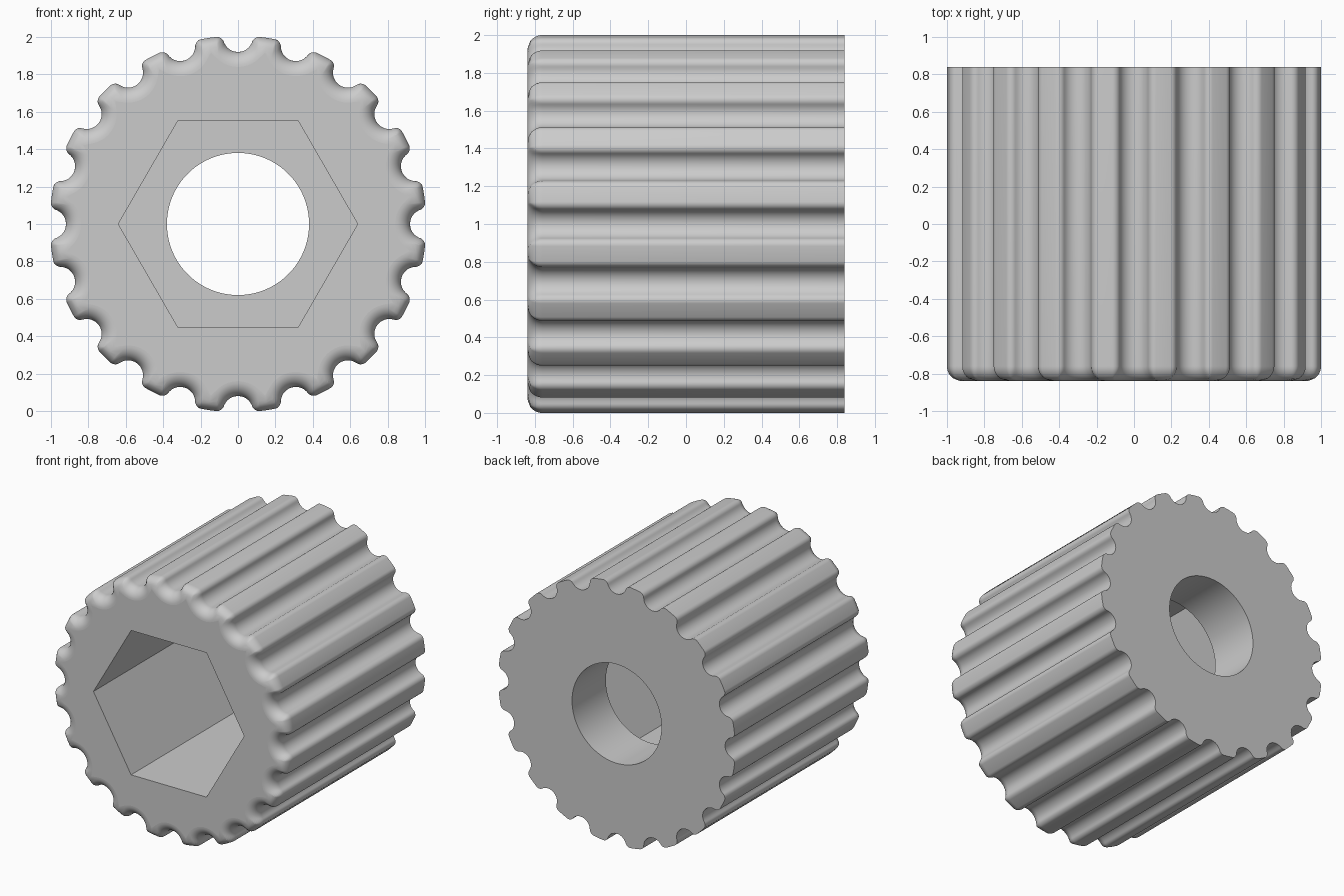
import bpy, bmesh
from math import pi, sin, cos, tau, atan2, acos, sqrt, radians

cube = bpy.data.objects.get("Cube")
if cube:
    bpy.data.objects.remove(cube)

TEETH = 20
OUTER, CENTRE = 1.007, 1.0      # tooth tip radius, groove centre radius
GROOVE, ROUND = 0.08, 0.04      # groove radius, tooth corner radius
RIM = 0.08                      # front edge rounding
FRONT, FLOOR, BACK = -0.84, 0.43, 0.84
HEX, BORE = 0.64, 0.38


def corner(d):
    """Corner rounding of one tooth when the outline is inset by d."""
    g = max(ROUND - d, 0.004)
    p, reach = OUTER - d - g, GROOVE + d + g
    phi = acos((CENTRE ** 2 + p ** 2 - reach ** 2) / (2 * CENTRE * p))
    return g, p, phi


def radius(t, d):
    """Radius of the inset outline at angle t from the middle of a groove."""
    g, p, phi = corner(d)
    if t >= phi:
        return OUTER - d
    s = GROOVE + d
    k = s / (s + g)
    joint = atan2(p * sin(phi) * k, CENTRE + (p * cos(phi) - CENTRE) * k)
    if t > joint:
        return p * cos(phi - t) + sqrt(max(g * g - (p * sin(phi - t)) ** 2, 0))
    return CENTRE * cos(t) - sqrt(max(s * s - (CENTRE * sin(t)) ** 2, 0))


# Angles sampling half a tooth: groove arc, corner arc, tooth tip
_, p, phi = corner(0)
cx, cy = p * cos(phi), p * sin(phi)
beta = atan2(cy, CENTRE - cx)
half = []
for i in range(10):
    b = beta * i / 9
    half.append(atan2(GROOVE * sin(b), CENTRE - GROOVE * cos(b)))
for i in range(1, 9):
    a = -beta + (phi + beta) * i / 8
    half.append(atan2(cy + ROUND * sin(a), cx + ROUND * cos(a)))
half.append(pi / TEETH)
tooth = [-t for t in reversed(half[1:-1])] + half

bm = bmesh.new()


def ring(polar, y):
    verts = [bm.verts.new((r * cos(a), y, 1 + r * sin(a))) for a, r in polar]
    for i, v in enumerate(verts):
        bm.edges.new((verts[i - 1], v))
    return verts


def outline(d, y):
    return ring([(tau * k / TEETH + t, radius(abs(t), d))
                 for k in range(TEETH) for t in tooth], y)


def polygon(n, r, y):
    return ring([(tau * i / n, r) for i in range(n)], y)


def wall(a, b, smooth):
    for i in range(len(a)):
        bm.faces.new((a[i - 1], a[i], b[i], b[i - 1])).smooth = smooth


def cap(outer, inner):
    edges = [bm.edges.get((loop[i - 1], loop[i]))
             for loop in (outer, inner) for i in range(len(loop))]
    bmesh.ops.triangle_fill(bm, use_beauty=True, edges=edges)


# Grooved outside with a rounded front rim
layers = [outline(0, BACK)]
for i in range(11):
    a = pi / 2 * i / 10
    layers.append(outline(RIM * (1 - cos(a)), FRONT + RIM * (1 - sin(a))))
for a, b in zip(layers, layers[1:]):
    wall(a, b, True)

# Hexagonal socket and round bore
hex_front, hex_floor = polygon(6, HEX, FRONT), polygon(6, HEX, FLOOR)
bore_floor, bore_back = polygon(96, BORE, FLOOR), polygon(96, BORE, BACK)
wall(hex_front, hex_floor, False)
wall(bore_floor, bore_back, True)

# Flat front face, socket floor and back face
cap(layers[-1], hex_front)
cap(hex_floor, bore_floor)
cap(layers[0], bore_back)

bmesh.ops.recalc_face_normals(bm, faces=bm.faces)
for e in bm.edges:
    e.smooth = e.calc_face_angle(0) < radians(35)

mesh = bpy.data.meshes.new("grooved_knob")
bm.to_mesh(mesh)
bm.free()

grey = bpy.data.materials.new("light_grey")
grey.use_nodes = True
colour = (0.6, 0.6, 0.6, 1)
grey.diffuse_color = colour
grey.node_tree.nodes["Principled BSDF"].inputs["Base Color"].default_value = colour
mesh.materials.append(grey)

knob = bpy.data.objects.new("grooved_knob", mesh)
bpy.context.collection.objects.link(knob)
